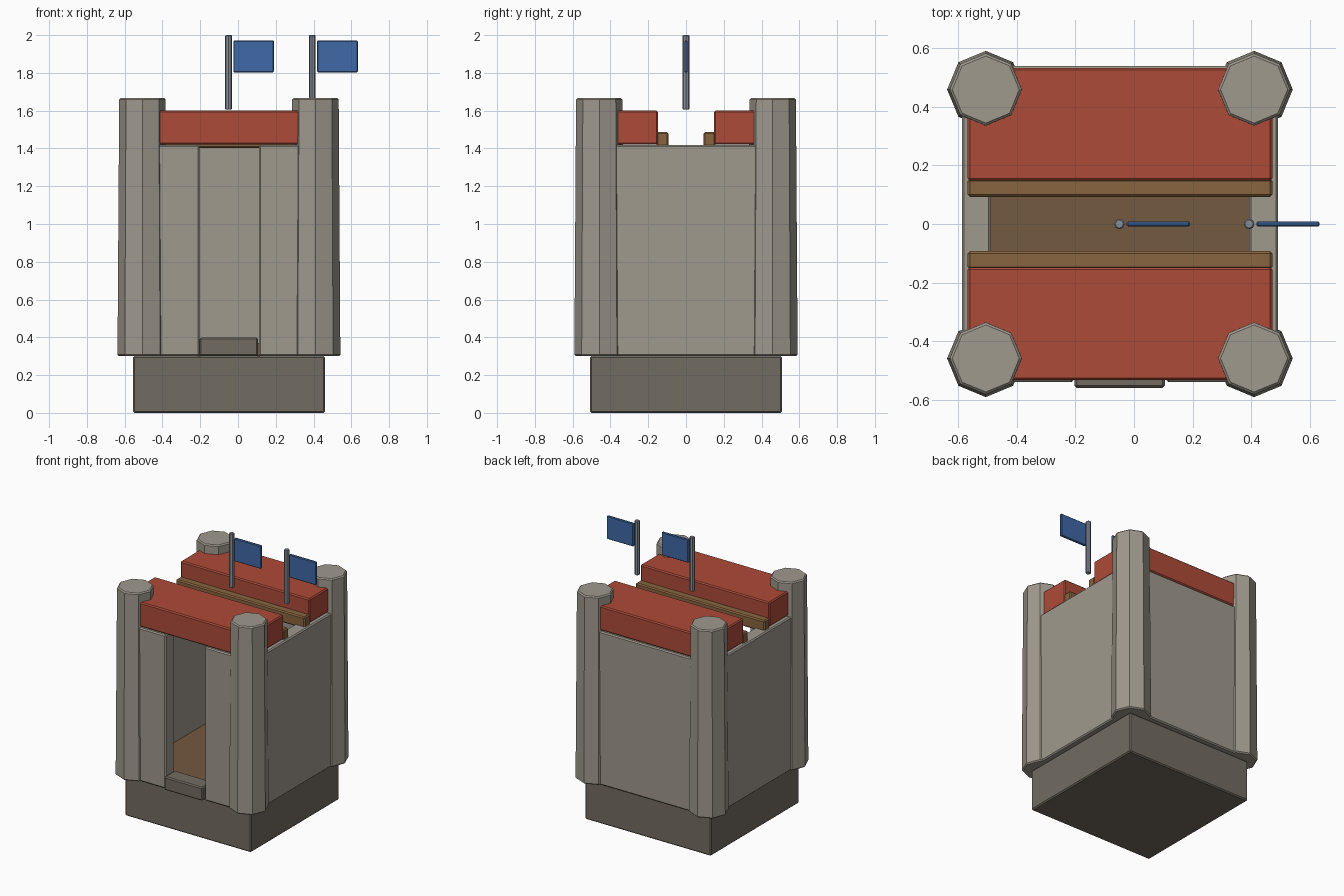
import bpy, math

if "Cube" in bpy.data.objects:
    bpy.data.objects.remove(bpy.data.objects["Cube"])

CX = -0.048  # centre line of the keep


def material(name, rgb):
    m = bpy.data.materials.new(name)
    m.diffuse_color = (*rgb, 1)
    m.use_nodes = True
    m.node_tree.nodes["Principled BSDF"].inputs["Base Color"].default_value = m.diffuse_color
    return m


STONE = material("stone", (0.35, 0.32, 0.27))
DARK = material("dark_stone", (0.17, 0.15, 0.12))
RED = material("roof_red", (0.42, 0.07, 0.04))
WOOD = material("wood", (0.25, 0.13, 0.05))
PLANK = material("floor_wood", (0.17, 0.10, 0.05))
BLUE = material("flag_blue", (0.05, 0.14, 0.38))
METAL = material("pole_metal", (0.25, 0.28, 0.32))


def finish(name, mat, bevel):
    o = bpy.context.object
    o.name = name
    o.data.materials.append(mat)
    if bevel:
        b = o.modifiers.new("bevel", 'BEVEL')
        b.width, b.segments = bevel, 1
        b.limit_method, b.angle_limit = 'ANGLE', math.radians(50)
    return o


def box(name, x, y, z, mat, bevel=0.008):
    """Box from (min, max) ranges."""
    bpy.ops.mesh.primitive_cube_add(size=1, location=[sum(r) / 2 for r in (x, y, z)])
    o = bpy.context.object
    o.scale = [r[1] - r[0] for r in (x, y, z)]
    bpy.ops.object.transform_apply(location=False, rotation=False, scale=True)
    return finish(name, mat, bevel)


def column(name, x, y, z, r1, r2, mat, bevel):
    bpy.ops.mesh.primitive_cone_add(vertices=8, radius1=r1, radius2=r2, depth=z[1] - z[0],
                                    location=(x, y, sum(z) / 2))
    return finish(name, mat, bevel)


# Foundation
box("foundation", (CX - 0.508, CX + 0.508), (-0.508, 0.508), (0, 0.3), DARK)

# Walls, with a full-height doorway in the front
L, R, W, T = CX - 0.54, CX + 0.54, 0.54, 0.1
H = (0.3, 1.418)
box("left_wall", (L, L + T), (-W, W), H, STONE)
box("right_wall", (R - T, R), (-W, W), H, STONE)
box("back_wall", (L, R), (W - T, W), H, STONE)
box("front_wall_left", (L, -0.205), (-W, -W + T), H, STONE)
box("front_wall_right", (0.11, R), (-W, -W + T), H, STONE)

# Floor and doorstep
box("floor", (L + 0.05, R - 0.05), (-W + T, W - 0.05), (0.305, 0.37), PLANK, 0)
box("doorstep", (-0.203, 0.105), (-0.56, -0.44), (0.3, 0.398), DARK)

# Corner towers
for sx, side in ((-1, "left"), (1, "right")):
    for sy, end in ((-1, "front"), (1, "back")):
        column(f"tower_{end}_{side}", CX + sx * 0.458, sy * 0.459, (0.3, 1.667),
               0.132, 0.123, STONE, 0.008)

# Roof slabs and the beams along their inner edges
X = (CX - 0.52, CX + 0.52)
for s, end in ((-1, "front"), (1, "back")):
    box(f"roof_{end}", X, sorted((s * 0.148, s * 0.533)), (1.422, 1.6), RED)
    box(f"roof_beam_{end}", X, sorted((s * 0.093, s * 0.155)), (1.403, 1.487), WOOD)

# Flags on poles
for i, x in enumerate((-0.05, 0.393), 1):
    column(f"flag_pole_{i}", x, 0, (1.605, 2.0), 0.018, 0.018, METAL, 0.004)
    box(f"flag_{i}", (x + 0.025, x + 0.241), (-0.009, 0.009), (1.803, 1.972), BLUE, 0.005)
